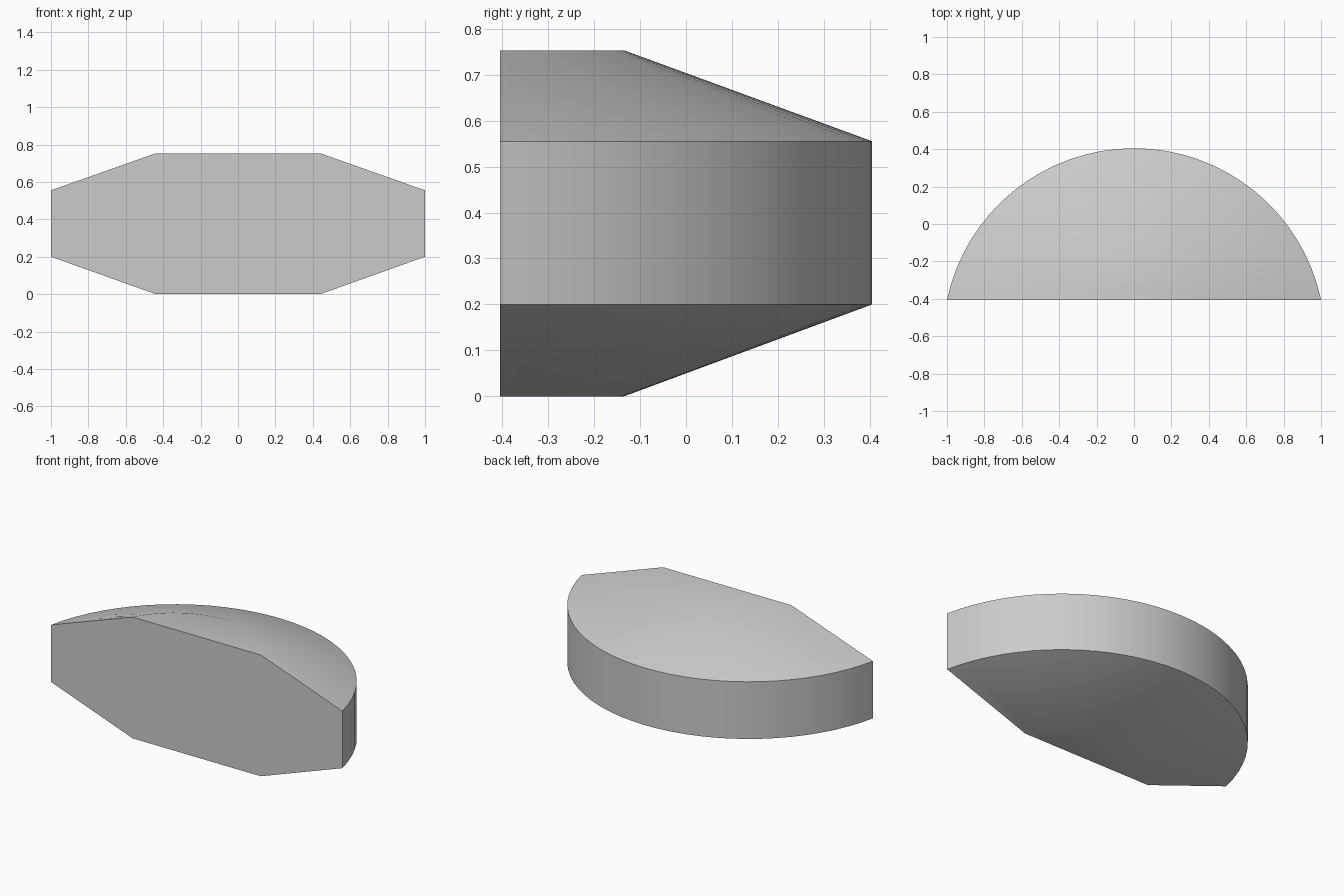
import bpy, bmesh, math

cube = bpy.data.objects.get("Cube")
if cube:
    bpy.data.objects.remove(cube, do_unlink=True)

FRONT, SEGMENTS = -0.405, 32


def arc(bm, half_width, back, z):
    """Row of points along a circular arc standing on the flat front plane."""
    rise = back - FRONT
    radius = (half_width ** 2 + rise ** 2) / (2 * rise)
    centre = back - radius
    start = math.asin((FRONT - centre) / radius)
    sweep = math.pi - 2 * start
    row = []
    for i in range(SEGMENTS + 1):
        a = start + sweep * i / SEGMENTS
        row.append(bm.verts.new((radius * math.cos(a), centre + radius * math.sin(a), z)))
    return row


# Arc rows from the bottom up: small base, wide wall, small top
bm = bmesh.new()
rows = [arc(bm, *level) for level in (
    (0.44, -0.135, 0), (1, 0.405, 0.2), (1, 0.405, 0.555), (0.44, -0.135, 0.753))]

# Sloped and upright curved sides
for low, high in zip(rows, rows[1:]):
    for i in range(SEGMENTS):
        bm.faces.new((low[i], low[i + 1], high[i + 1], high[i]))

# Flat bottom, top and front
bm.faces.new(rows[0])
bm.faces.new(rows[-1])
bm.faces.new([r[0] for r in rows] + [r[-1] for r in reversed(rows)])
bmesh.ops.recalc_face_normals(bm, faces=bm.faces)

mesh = bpy.data.meshes.new("half_round_block")
bm.to_mesh(mesh)
bm.free()
block = bpy.data.objects.new("half_round_block", mesh)
bpy.context.collection.objects.link(block)

# Plain grey
grey = bpy.data.materials.new("light_grey")
grey.use_nodes = True
colour = (0.6, 0.6, 0.6, 1)
grey.diffuse_color = colour
grey.node_tree.nodes["Principled BSDF"].inputs["Base Color"].default_value = colour
mesh.materials.append(grey)

# Smooth shading with sharp rims
bpy.ops.object.select_all(action="DESELECT")
block.select_set(True)
bpy.context.view_layer.objects.active = block
bpy.ops.object.shade_smooth_by_angle(angle=math.radians(30))
